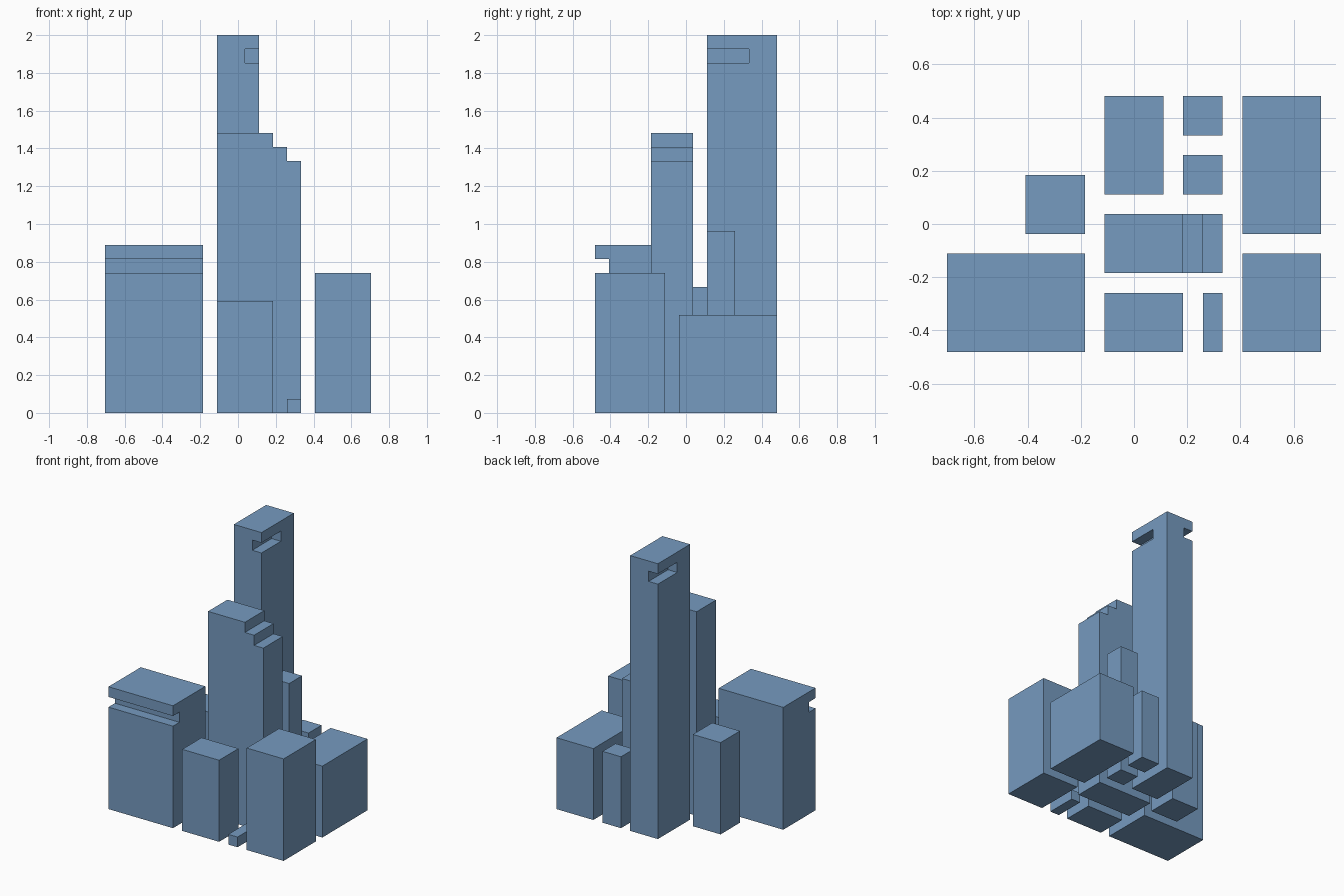
import bpy
import bmesh

cube = bpy.data.objects.get("Cube")
if cube:
    bpy.data.objects.remove(cube, do_unlink=True)

U = 2 / 27  # one grid step of the block layout

# Single flat colour
BLUE = (0.18, 0.325, 0.525, 1.0)
mat = bpy.data.materials.new("steel blue")
mat.use_nodes = True
mat.diffuse_color = BLUE
mat.node_tree.nodes["Principled BSDF"].inputs["Base Color"].default_value = BLUE


def prism(name, outline, sweep):
    """Extrude a closed outline of grid points along a sweep vector."""
    bm = bmesh.new()
    face = bm.faces.new([bm.verts.new([c * U for c in p]) for p in outline])
    ext = bmesh.ops.extrude_face_region(bm, geom=[face])
    moved = [g for g in ext["geom"] if isinstance(g, bmesh.types.BMVert)]
    bmesh.ops.translate(bm, verts=moved, vec=[c * U for c in sweep])
    bmesh.ops.recalc_face_normals(bm, faces=bm.faces)
    mesh = bpy.data.meshes.new(name)
    bm.to_mesh(mesh)
    bm.free()
    mesh.materials.append(mat)
    obj = bpy.data.objects.new(name, mesh)
    bpy.context.collection.objects.link(obj)
    return obj


def block(name, x0, x1, y0, y1, z0, z1):
    outline = [(x0, y0, z0), (x1, y0, z0), (x1, y1, z0), (x0, y1, z0)]
    return prism(name, outline, (0, 0, z1 - z0))


# Plain blocks: x range, y range, height
PLAIN = {
    "left_rear_block": (-5.5, -2.5, -0.5, 2.5, 9),
    "front_centre_block": (-1.5, 2.5, -6.5, -3.5, 8),
    "front_low_slab": (3.5, 4.5, -6.5, -3.5, 1),
    "front_right_block": (5.5, 9.5, -6.5, -1.5, 10),
    "rear_right_block": (5.5, 9.5, -0.5, 6.5, 7),
    "slim_tower": (2.5, 4.5, 1.5, 3.5, 13),
    "rear_small_block": (2.5, 4.5, 4.5, 6.5, 7),
}
for name, (x0, x1, y0, y1, h) in PLAIN.items():
    block(name, x0, x1, y0, y1, 0, h)

# Wide block with a groove along its front
groove = [(-6.5, 0), (-1.5, 0), (-1.5, 12), (-6.5, 12),
          (-6.5, 11), (-5.5, 11), (-5.5, 10), (-6.5, 10)]
prism("grooved_block", [(-9.5, y, z) for y, z in groove], (7, 0, 0))

# Middle tower with a stepped roof
steps = [(-1.5, 0), (4.5, 0), (4.5, 18), (3.5, 18), (3.5, 19),
         (2.5, 19), (2.5, 20), (-1.5, 20)]
prism("stepped_tower", [(x, -2.5, z) for x, z in steps], (0, 3, 0))

# Tallest tower, slotted at two opposite corners
tower = block("tall_tower", -1.5, 1.5, 1.5, 6.5, 0, 27)
slots = [block("slot_cutter_front", 0.5, 2, 1, 4.5, 25, 26),
         block("slot_cutter_back", -2, -0.5, 3.5, 7, 25, 26)]
bpy.context.view_layer.objects.active = tower
for slot in slots:
    slot.hide_render = True
    mod = tower.modifiers.new("slot", 'BOOLEAN')
    mod.operation = 'DIFFERENCE'
    mod.solver = 'EXACT'
    mod.object = slot
    bpy.ops.object.modifier_apply(modifier=mod.name)
    bpy.data.objects.remove(slot, do_unlink=True)
